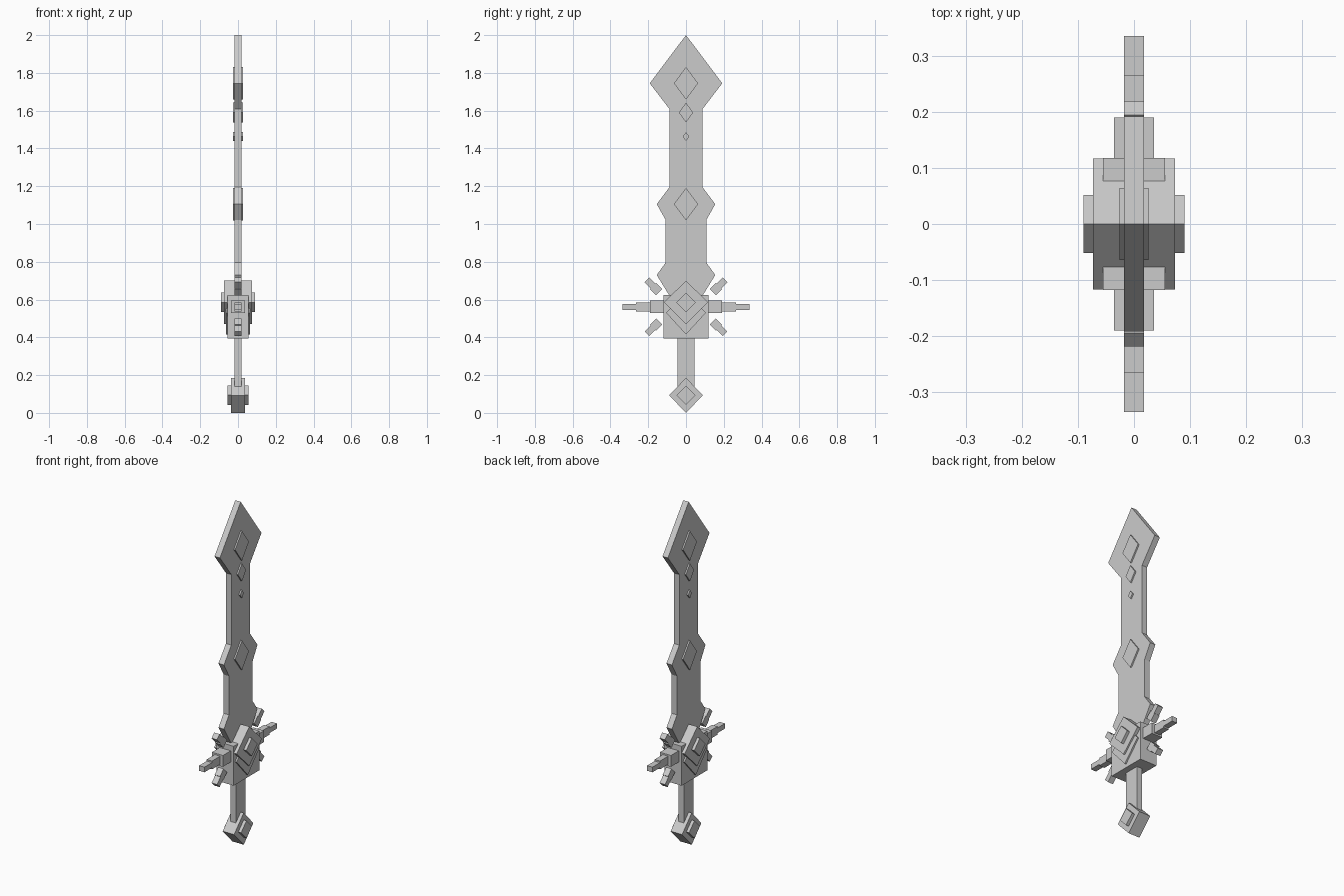
import bpy
import bmesh
from math import radians, cos, sin

cube = bpy.data.objects.get("Cube")
if cube:
    bpy.data.objects.remove(cube, do_unlink=True)

metal = bpy.data.materials.new("plain_grey")
metal.use_nodes = True
GREY = (0.6, 0.6, 0.6, 1)
metal.diffuse_color = GREY
metal.node_tree.nodes["Principled BSDF"].inputs["Base Color"].default_value = GREY


def slab(name, outline, half_x):
    """Extrude a (y, z) outline through x, from -half_x to half_x."""
    bm = bmesh.new()
    face = bm.faces.new([bm.verts.new((-half_x, y, z)) for y, z in outline])
    out = bmesh.ops.extrude_face_region(bm, geom=[face])
    moved = [v for v in out["geom"] if isinstance(v, bmesh.types.BMVert)]
    bmesh.ops.translate(bm, verts=moved, vec=(2 * half_x, 0, 0))
    bmesh.ops.recalc_face_normals(bm, faces=bm.faces)
    mesh = bpy.data.meshes.new(name)
    bm.to_mesh(mesh)
    bm.free()
    mesh.materials.append(metal)
    obj = bpy.data.objects.new(name, mesh)
    bpy.context.collection.objects.link(obj)
    return obj


def diamond(name, z, half_y, half_z, half_x):
    slab(name, [(0, z + half_z), (half_y, z), (0, z - half_z), (-half_y, z)], half_x)


def bar(name, y, z, length, width, half_x, angle=0):
    """Box centred at (y, z), its length turned by angle in the y-z plane."""
    c, s = cos(radians(angle)), sin(radians(angle))
    corners = [(-length / 2, -width / 2), (length / 2, -width / 2),
               (length / 2, width / 2), (-length / 2, width / 2)]
    slab(name, [(y + a * c - b * s, z + a * s + b * c) for a, b in corners], half_x)


THIN = 0.0175

# Blade: one symmetrical silhouette
edge = [(0.192, 1.745), (0.087, 1.608), (0.087, 1.195), (0.155, 1.105),
        (0.108, 1.022), (0.108, 0.795), (0.155, 0.73), (0.075, 0.6)]
slab("blade", [(0, 2.0)] + edge + [(-y, z) for y, z in reversed(edge)], THIN)

# Raised diamonds on the blade
diamond("tip_gem_large", 1.745, 0.064, 0.086, 0.026)
diamond("tip_gem_medium", 1.59, 0.038, 0.052, 0.026)
diamond("tip_gem_small", 1.463, 0.018, 0.023, 0.026)
diamond("middle_gem", 1.105, 0.064, 0.086, 0.026)

# Guard block with layered diamonds
bar("guard_block", 0, 0.51, 0.236, 0.23, 0.055)
diamond("guard_lower_diamond", 0.53, 0.105, 0.115, 0.064)
diamond("guard_diamond", 0.585, 0.117, 0.115, 0.073)
diamond("guard_gem", 0.585, 0.052, 0.052, 0.09)

# Stepped cross arms and diagonal spikes
GUARD_Z = 0.561
for label, side in (("back", 1), ("front", -1)):
    bar(label + "_arm_inner", side * 0.145, GUARD_Z, 0.09, 0.066, 0.036)
    bar(label + "_arm_middle", side * 0.222, GUARD_Z, 0.086, 0.048, THIN)
    bar(label + "_arm_tip", side * 0.295, GUARD_Z, 0.08, 0.03, THIN)
    for level, up in (("upper", 1), ("lower", -1)):
        tilt = side * up * 45
        name = label + "_" + level + "_spike"
        bar(name + "_base", side * 0.158, GUARD_Z + up * 0.094, 0.046, 0.046, THIN, tilt)
        bar(name + "_tip", side * 0.187, GUARD_Z + up * 0.123, 0.056, 0.034, THIN, tilt)

# Grip and pommel
bar("grip", 0, 0.265, 0.09, 0.27, THIN)
diamond("pommel", 0.093, 0.089, 0.093, 0.037)
diamond("pommel_gem", 0.094, 0.05, 0.051, 0.055)
